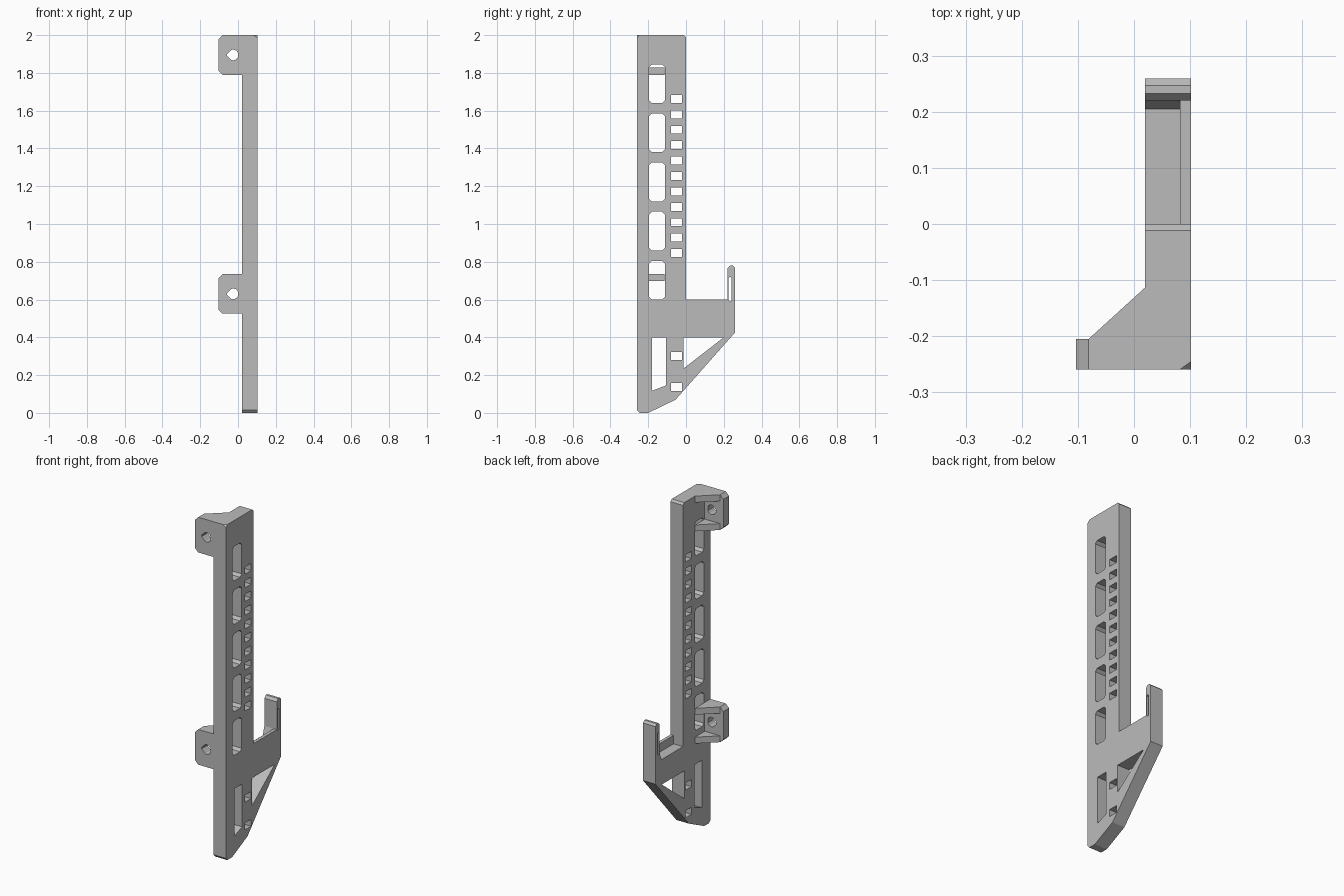
import bpy, bmesh
from mathutils import Vector

cube = bpy.data.objects.get("Cube")
if cube:
    bpy.data.objects.remove(cube, do_unlink=True)

grey = bpy.data.materials.new("plain grey")
grey.use_nodes = True
grey.diffuse_color = (0.5, 0.5, 0.5, 1)
grey.node_tree.nodes["Principled BSDF"].inputs["Base Color"].default_value = (0.5, 0.5, 0.5, 1)

X0, X1 = 0.02, 0.102      # thickness range of the upright
FRONT, BACK = -0.259, 0.259


def place(axis, p, d):
    return {"x": (d, *p), "y": (p[0], d, p[1]), "z": (*p, d)}[axis]


def add_prism(bm, axis, pts, a, b):
    lo = [bm.verts.new(place(axis, p, a)) for p in pts]
    hi = [bm.verts.new(place(axis, p, b)) for p in pts]
    bm.faces.new(lo)
    bm.faces.new(hi[::-1])
    for i in range(len(pts)):
        j = (i + 1) % len(pts)
        bm.faces.new((lo[j], lo[i], hi[i], hi[j]))


def build(name, prisms):
    bm = bmesh.new()
    for args in prisms:
        add_prism(bm, *args)
    bmesh.ops.recalc_face_normals(bm, faces=bm.faces)
    mesh = bpy.data.meshes.new(name)
    bm.to_mesh(mesh)
    bm.free()
    mesh.materials.append(grey)
    ob = bpy.data.objects.new(name, mesh)
    bpy.context.collection.objects.link(ob)
    return ob


def cut(ob, prisms):
    cutter = build("cutter", prisms)
    cutter.hide_render = True
    mod = ob.modifiers.new("cut", "BOOLEAN")
    mod.operation = "DIFFERENCE"
    mod.solver = "EXACT"
    mod.object = cutter
    bpy.context.view_layer.objects.active = ob
    bpy.ops.object.modifier_apply(modifier=mod.name)
    bpy.data.objects.remove(cutter, do_unlink=True)


def rect(u0, u1, v0, v1, c=0.0):
    """Rectangle with optional chamfered corners."""
    if not c:
        return [(u0, v0), (u1, v0), (u1, v1), (u0, v1)]
    return [(u0 + c, v0), (u1 - c, v0), (u1, v0 + c), (u1, v1 - c),
            (u1 - c, v1), (u0 + c, v1), (u0, v1 - c), (u0, v0 + c)]


# Upright with lower arm and hook, as one side profile
profile = [(FRONT + 0.013, 0), (-0.2, 0), (-0.055, 0.07), (BACK, 0.425),
           (BACK, 0.768), (0.247, 0.78), (0.233, 0.78), (0.22, 0.765),
           (0.22, 0.6), (0, 0.6), (0, 1.988), (-0.012, 2), (FRONT, 2), (FRONT, 0.015)]
upright = build("upright_with_hook", [("x", profile, X0, X1)])

# Openings through the upright
openings = [rect(-0.196, -0.111, a, b, 0.015) for a, b in
            ((1.64, 1.845), (1.38, 1.585), (1.12, 1.325), (0.86, 1.065), (0.6, 0.805))]
small = [1.662 - 0.0816 * i for i in range(11)] + [0.302, 0.137]
openings += [rect(-0.08, -0.022, z - 0.021, z + 0.021) for z in small]
openings.append([(-0.18, 0.117), (-0.107, 0.145), (-0.107, 0.4), (-0.18, 0.4)])
openings.append([(-0.013, 0.235), (0.2, 0.4), (-0.013, 0.4)])
openings.append(rect(0.226, 0.241, 0.59, 0.72, 0.005))
cut(upright, [("x", pts, X0 - 0.05, X1 + 0.05) for pts in openings])

# Sunken tray floor, leaving a lip along the outer side
tray = [(0, 0.55), (0.205, 0.55), (0.22, 0.6), (0.22, 0.62), (0, 0.62)]
cut(upright, [("x", tray, X0 - 0.05, 0.082)])

# Small clipped corner at the top front
bm = bmesh.new()
bm.from_mesh(upright.data)
p, q, r = Vector((0.082, FRONT, 2)), Vector((X1, FRONT + 0.014, 2)), Vector((X1, FRONT, 1.986))
normal = (q - p).cross(r - p)
if normal.x < 0:
    normal.negate()
res = bmesh.ops.bisect_plane(bm, geom=bm.verts[:] + bm.edges[:] + bm.faces[:],
                             plane_co=p, plane_no=normal, clear_outer=True)
bmesh.ops.holes_fill(bm, edges=[e for e in bm.edges if e.is_boundary], sides=0)
bmesh.ops.recalc_face_normals(bm, faces=bm.faces)
bm.to_mesh(upright.data)
bm.free()

# Two mounting brackets: drilled front plate and a pair of gussets
for label, z in (("lower", 0.525), ("upper", 1.79)):
    top = z + 0.21
    c = 0.022
    plate = [(X0, z), (X0, top), (-0.103 + c, top), (-0.103, top - c),
             (-0.103, z + c), (-0.103 + c, z)]
    tab = build(label + "_bracket_plate", [("y", plate, FRONT, -0.205)])
    mid = z + 0.105
    half = [(-0.058, 0.004), (-0.036, 0.026), (-0.025, 0.029), (-0.01, 0.024), (0, 0.012)]
    hole = [(x, mid + h) for x, h in half] + [(x, mid - h) for x, h in half[::-1]]
    cut(tab, [("y", hole, FRONT - 0.05, -0.15)])
    wedge = [(-0.081, -0.205), (X0, -0.205), (X0, -0.113)]
    build(label + "_bracket_gussets",
          [("z", wedge, z, z + 0.038), ("z", wedge, top - 0.038, top)])
